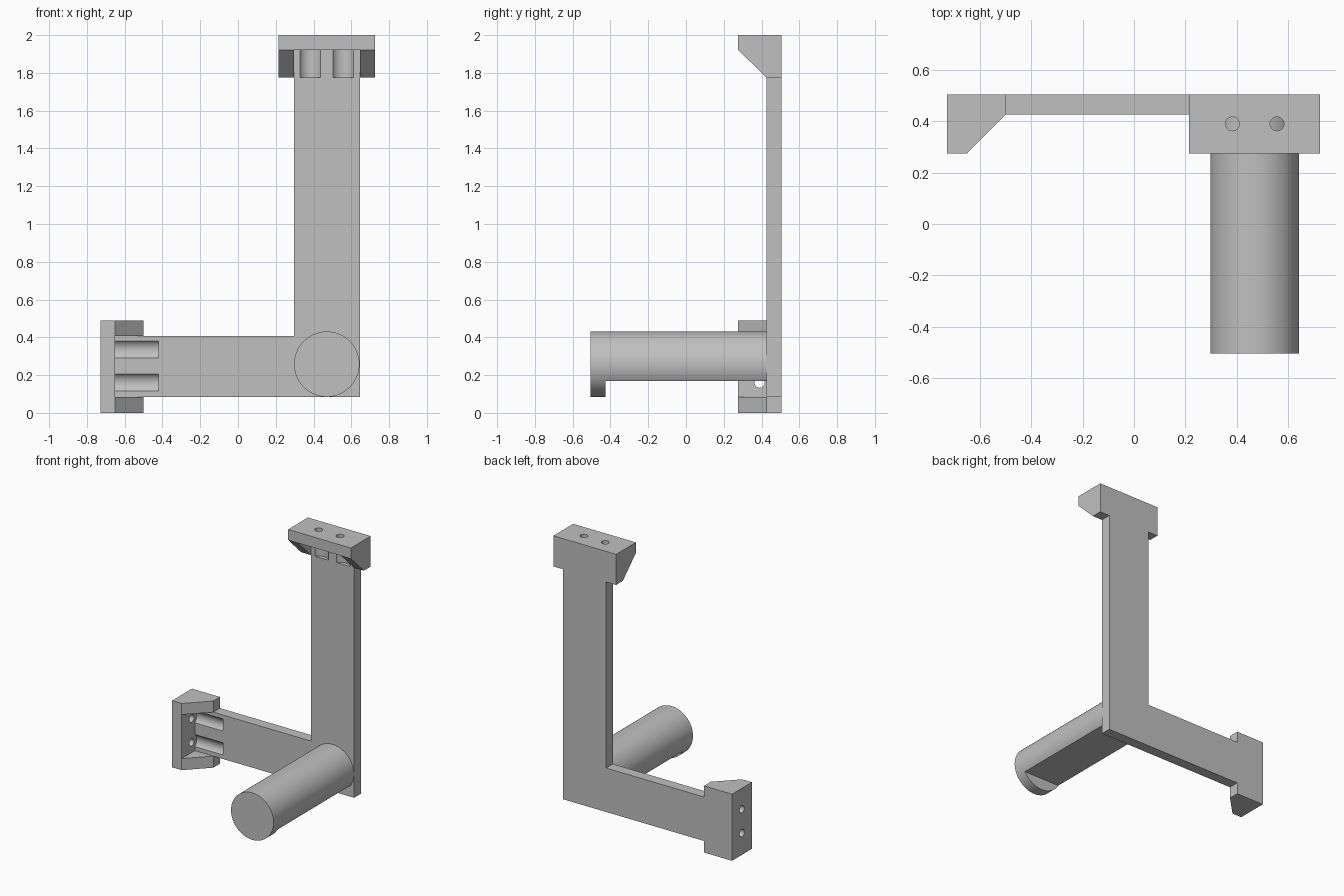
import bpy, bmesh
from math import cos, sin, tau, radians

cube = bpy.data.objects.get("Cube")
if cube:
    bpy.data.objects.remove(cube)

grey = bpy.data.materials.new("light grey")
grey.use_nodes = True
grey.diffuse_color = (0.53, 0.53, 0.53, 1)
grey.node_tree.nodes["Principled BSDF"].inputs["Base Color"].default_value = grey.diffuse_color

# Shared depths and sizes
BACK, FACE, LIP = 0.505, 0.427, 0.275
HOLE_Y, HOLE_R = 0.39, 0.027


def prism(name, points, lo, hi, place):
    """Extrude a 2D profile from lo to hi; place(a, b, h) gives the 3D position."""
    bm = bmesh.new()
    rings = [[bm.verts.new(place(a, b, h)) for a, b in points] for h in (lo, hi)]
    bm.faces.new(rings[0])
    bm.faces.new(rings[1])
    for i in range(len(points)):
        j = (i + 1) % len(points)
        bm.faces.new((rings[0][i], rings[0][j], rings[1][j], rings[1][i]))
    bmesh.ops.recalc_face_normals(bm, faces=bm.faces)
    mesh = bpy.data.meshes.new(name)
    bm.to_mesh(mesh)
    bm.free()
    mesh.materials.append(grey)
    obj = bpy.data.objects.new(name, mesh)
    bpy.context.collection.objects.link(obj)
    return obj


def circle(a, b, r, n=64):
    return [(a + r * cos(tau * i / n), b + r * sin(tau * i / n)) for i in range(n)]


def rect(a0, a1, b0, b1):
    return [(a0, b0), (a1, b0), (a1, b1), (a0, b1)]


def activate(obj):
    bpy.ops.object.select_all(action='DESELECT')
    obj.select_set(True)
    bpy.context.view_layer.objects.active = obj


def cut(obj, cutter):
    activate(obj)
    mod = obj.modifiers.new("cut", 'BOOLEAN')
    mod.operation = 'DIFFERENCE'
    mod.solver = 'EXACT'
    mod.object = cutter
    bpy.ops.object.modifier_apply(modifier=mod.name)


def discard(obj):
    bpy.data.objects.remove(obj)


def along_y(a, b, h):
    return (a, h, b)


# L-shaped flat frame
frame = prism("frame", [(-0.5, 0.085), (0.645, 0.085), (0.645, 1.775),
                        (0.296, 1.775), (0.296, 0.408), (-0.5, 0.408)],
              FACE, BACK, along_y)


def bracket(name, end, flange, root, channel_end, width, inner, holes, channel_r, place):
    """Gusseted end bracket; distance d runs along the arm, w across it."""
    def across(d, y, w):
        return place(d, y, w)

    def lengthwise(y, w, d):
        return place(d, y, w)

    body = prism(name, [(end, LIP), (flange, LIP), (root, FACE), (root, BACK), (end, BACK)],
                 *width, across)
    # Open the pocket between the two gussets
    past = root + (root - flange)
    pocket = prism("pocket_cutter", rect(flange, past, LIP - 0.1, FACE), *inner, across)
    cut(body, pocket)
    discard(pocket)
    # Screw holes and head clearance channels
    for w in holes:
        hole = prism("hole_cutter", circle(HOLE_Y, w, HOLE_R, 32),
                     end + (end - flange), flange + (root - flange) * 0.3, lengthwise)
        cut(body, hole)
        discard(hole)
        channel = prism("channel_cutter", circle(HOLE_Y, w, channel_r),
                        flange, channel_end, lengthwise)
        cut(body, channel)
        cut(frame, channel)
        discard(channel)
    return body


top_bracket = bracket("top_bracket", 2.0, 1.922, 1.775, 1.775, (0.215, 0.725),
                      (0.296, 0.645), (0.383, 0.557), 0.066,
                      lambda d, y, w: (w, y, d))
side_bracket = bracket("side_bracket", -0.728, -0.65, -0.5, -0.42, (0.0, 0.49),
                       (0.085, 0.408), (0.16, 0.335), 0.058,
                       lambda d, y, w: (d, y, w))

# Round peg with a flat underside behind its full end lip
peg = prism("peg", circle(0.47, 0.258, 0.173, 96), -0.505, FACE, along_y)
flat = prism("flat_cutter", rect(0.2, 0.75, 0.0, 0.17), -0.425, 0.6, along_y)
cut(peg, flat)
discard(flat)

for part in (frame, top_bracket, side_bracket, peg):
    activate(part)
    bpy.ops.object.shade_smooth_by_angle(angle=radians(30))
